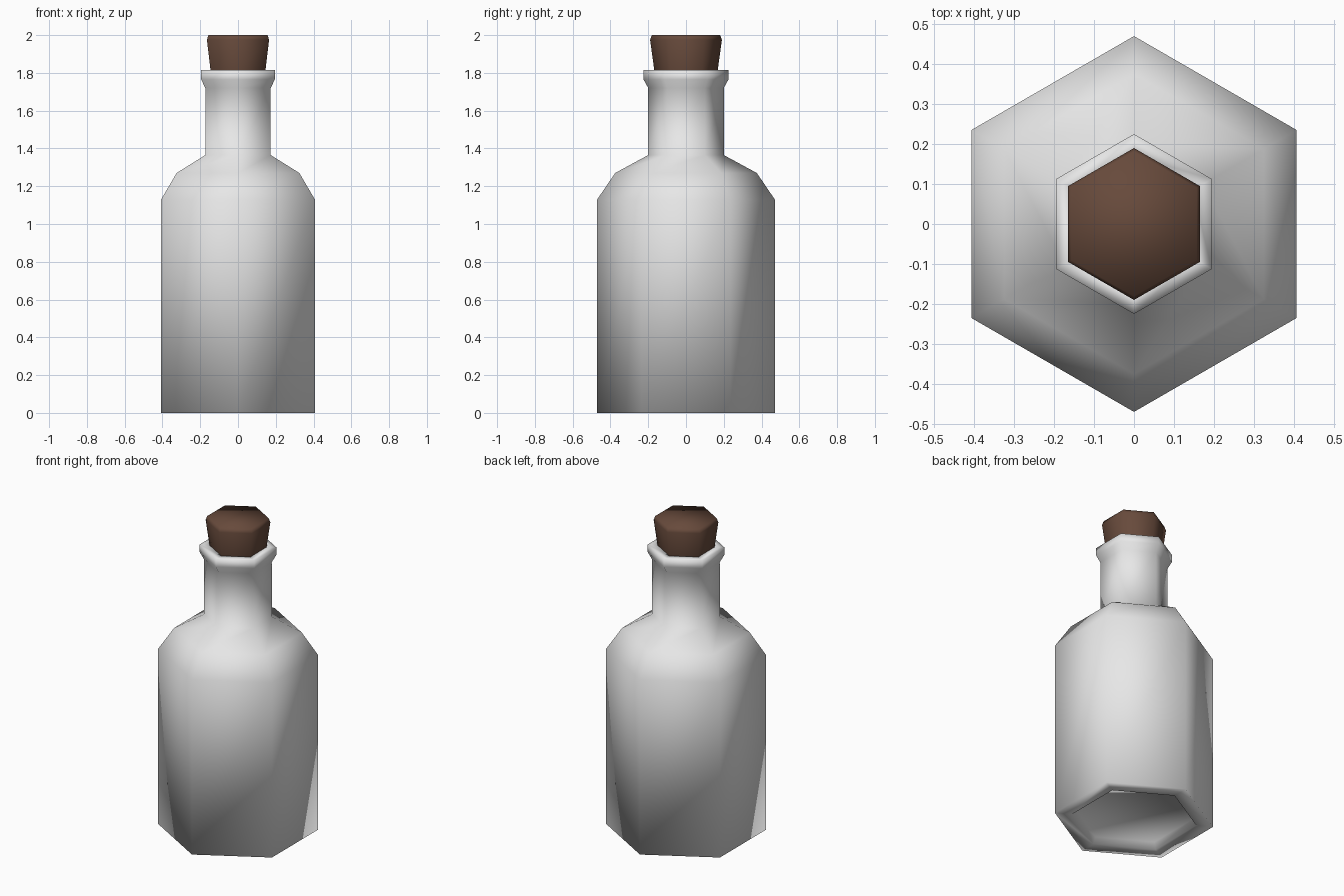
import bpy
import bmesh
import math

SIDES = 6

cube = bpy.data.objects.get("Cube")
if cube:
    bpy.data.objects.remove(cube, do_unlink=True)


def make_material(name, rgb, roughness):
    mat = bpy.data.materials.new(name)
    mat.use_nodes = True
    mat.diffuse_color = (*rgb, 1)
    shader = mat.node_tree.nodes["Principled BSDF"]
    shader.inputs["Base Color"].default_value = (*rgb, 1)
    shader.inputs["Roughness"].default_value = roughness
    return mat


def lathe(name, profile, mat):
    """Sweep a (radius, height) profile round z into a closed six-sided solid."""
    bm = bmesh.new()
    rings = []
    for radius, z in profile:
        ring = []
        for i in range(SIDES):
            a = math.pi / 2 + math.tau * i / SIDES
            ring.append(bm.verts.new((radius * math.cos(a), radius * math.sin(a), z)))
        rings.append(ring)
    for low, high in zip(rings, rings[1:]):
        for i in range(SIDES):
            j = (i + 1) % SIDES
            bm.faces.new((low[i], low[j], high[j], high[i]))
    bm.faces.new(rings[0][::-1])
    bm.faces.new(rings[-1])
    for face in bm.faces:
        face.smooth = True
    mesh = bpy.data.meshes.new(name)
    bm.to_mesh(mesh)
    bm.free()
    mesh.materials.append(mat)
    obj = bpy.data.objects.new(name, mesh)
    bpy.context.collection.objects.link(obj)
    return obj


glass = make_material("pale glass", (0.8, 0.8, 0.8), 0.4)
cork = make_material("brown cork", (0.135, 0.068, 0.044), 0.8)

# Bottle: recessed base, straight body, sloped shoulder, neck, lip and mouth
lathe("bottle", [
    (0.35, 0.04), (0.37, 0), (0.47, 0), (0.47, 1.13),
    (0.375, 1.27), (0.2, 1.365), (0.2, 1.72),
    (0.225, 1.765), (0.225, 1.815), (0.17, 1.815), (0.165, 1.65),
], glass)

# Stopper: tapered plug with a small chamfer on top
lathe("stopper", [
    (0.15, 1.68), (0.168, 1.815), (0.19, 1.975), (0.181, 2.0),
], cork)
